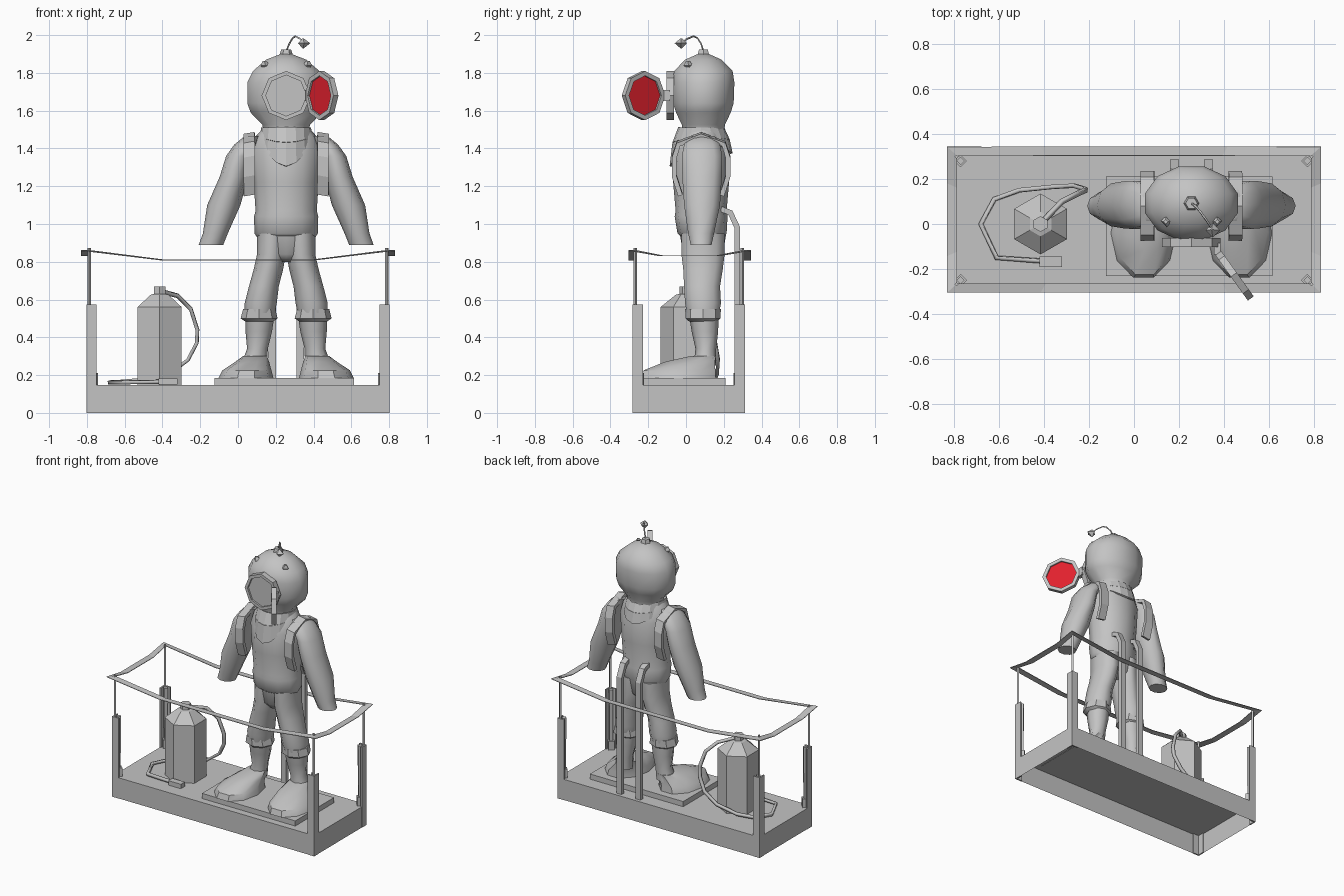
import bpy, bmesh, math
from mathutils import Matrix, Vector

if "Cube" in bpy.data.objects:
    bpy.data.objects.remove(bpy.data.objects["Cube"])

def material(name, rgb):
    m = bpy.data.materials.new(name)
    m.diffuse_color = (*rgb, 1)
    m.use_nodes = True
    m.node_tree.nodes["Principled BSDF"].inputs["Base Color"].default_value = m.diffuse_color
    return m

GREY = material("plain_grey", (0.55, 0.55, 0.55))
RED = material("red_glass", (0.75, 0.015, 0.027))
CX, CY = 0.255, 0.085            # diver axis

def finish(name, bm, mat=GREY, smooth=None, thick=0):
    bmesh.ops.recalc_face_normals(bm, faces=bm.faces)
    me = bpy.data.meshes.new(name)
    bm.to_mesh(me)
    bm.free()
    me.materials.append(mat)
    if smooth:
        me.shade_smooth()
        me.set_sharp_from_angle(angle=math.radians(smooth))
    ob = bpy.data.objects.new(name, me)
    bpy.context.collection.objects.link(ob)
    if thick:
        s = ob.modifiers.new("thickness", 'SOLIDIFY')
        s.thickness, s.offset = thick, 0
    return ob

def box(name, x0, x1, y0, y1, z0, z1, open_bottom=False):
    bm = bmesh.new()
    bmesh.ops.create_cube(bm, size=1)
    for v in bm.verts:
        v.co = ((x0 + x1) / 2 + v.co.x * (x1 - x0), (y0 + y1) / 2 + v.co.y * (y1 - y0),
                (z0 + z1) / 2 + v.co.z * (z1 - z0))
    bm.normal_update()
    if open_bottom:
        bmesh.ops.delete(bm, geom=[f for f in bm.faces if f.normal.z < -0.5], context='FACES')
    return finish(name, bm)

def loft(name, rings, n=10, smooth=50, turn=0.0):
    """Stack of horizontal ellipses: (z, cx, cy, rx, ry)."""
    bm = bmesh.new()
    rows = []
    for z, cx, cy, rx, ry in rings:
        rows.append([bm.verts.new((cx + rx * math.cos(turn + math.tau * i / n),
                                   cy + ry * math.sin(turn + math.tau * i / n), z)) for i in range(n)])
    for a, b in zip(rows, rows[1:]):
        for i in range(n):
            bm.faces.new((a[i], a[(i + 1) % n], b[(i + 1) % n], b[i]))
    bm.faces.new(rows[0])
    bm.faces.new(rows[-1])
    return finish(name, bm, smooth=smooth)

def strip(name, left, right, thick, closed=False):
    """Flat band between two rows of points, thickened."""
    bm = bmesh.new()
    a = [bm.verts.new(p) for p in left]
    b = [bm.verts.new(p) for p in right]
    for i in range(len(a) if closed else len(a) - 1):
        j = (i + 1) % len(a)
        bm.faces.new((a[i], a[j], b[j], b[i]))
    return finish(name, bm, thick=thick)

def tube(name, pts, r):
    cu = bpy.data.curves.new(name, 'CURVE')
    cu.dimensions, cu.bevel_depth, cu.bevel_resolution = '3D', r, 0
    cu.use_fill_caps = True
    sp = cu.splines.new('POLY')
    sp.points.add(len(pts) - 1)
    for p, co in zip(sp.points, pts):
        p.co = (*co, 1)
    cu.materials.append(GREY)
    ob = bpy.data.objects.new(name, cu)
    bpy.context.collection.objects.link(ob)

def octagon_frame(name, mtx, ro, ri, depth):
    bm = bmesh.new()
    prof = [(ri, -depth / 2), (ro, -depth / 2), (ro, depth / 2), (ri, depth / 2)]
    rows = [[bm.verts.new((r * math.cos(k * math.pi / 4), r * math.sin(k * math.pi / 4), h))
             for r, h in prof] for k in range(8)]
    for k in range(8):
        a, b = rows[k], rows[(k + 1) % 8]
        for i in range(4):
            bm.faces.new((a[i], a[(i + 1) % 4], b[(i + 1) % 4], b[i]))
    bm.transform(mtx)
    finish(name, bm)

def disc(name, mtx, r, depth, mat):
    bm = bmesh.new()
    bmesh.ops.create_cone(bm, cap_ends=True, segments=8, radius1=r, radius2=r, depth=depth)
    bm.transform(mtx)
    finish(name, bm, mat)

# --- Lift platform: open-bottomed tray, foot plate, corner angles and poles
box("platform", -0.8, 0.8, -0.28, 0.31, 0, 0.148, open_bottom=True)
box("foot_plate", -0.125, 0.615, -0.23, 0.21, 0.146, 0.185)
for sx in (-1, 1):
    for y, sy in ((-0.28, -1), (0.31, 1)):
        ex, ey = 0.802 * sx, y + 0.002 * sy
        box("corner_angle_side", *sorted((ex, ex - 0.01 * sx)), *sorted((ey, ey - 0.055 * sy)), 0, 0.575)
        box("corner_angle_end", *sorted((ex, ex - 0.052 * sx)), *sorted((ey, ey - 0.01 * sy)), 0, 0.575)
        px, py = 0.77 * sx, y - 0.03 * sy
        loft("pole_foot", [(0.148, px, py, .028, .028), (0.21, px, py, .028, .028)], 4)
        loft("pole_sleeve", [(0.2, px, py, .014, .014), (0.575, px, py, .018, .018)], 4)
        tx, ty = 0.788 * sx, y - 0.012 * sy
        loft("pole", [(0.5, tx, ty, .009, .009), (0.872, tx, ty, .009, .009)], 4)

# --- Sagging flat rope around the platform
def rope_loop(x, y0, y1):
    c = [(-x, y0), (x, y0), (x, y1), (-x, y1)]
    out = []
    for k in range(4):
        a, b = Vector(c[k]), Vector(c[(k + 1) % 4])
        low = 0.81 if k % 2 == 0 else 0.832
        for t, z in ((0, 0.86), (0.25, low), (0.75, low)):
            out.append((*a.lerp(b, t), z))
    return out
strip("rope", rope_loop(0.83, -0.305, 0.343), rope_loop(0.785, -0.265, 0.303), 0.004, closed=True)

# --- Back rails
for s in (-1, 1):
    path = [(0.272, 0.148), (0.272, 0.98), (0.235, 1.06), (0.17, 1.085)]
    x = CX + s * 0.075
    strip("back_rail", [(x - .02, y, z) for y, z in path], [(x + .02, y, z) for y, z in path], 0.03)

# --- Gas tank with hose
tank = [(0.148, .135), (0.56, .135), (0.625, .055), (0.63, .035), (0.668, .035)]
loft("gas_tank", [(z, -0.415, 0, r, r) for z, r in tank], 6, None, math.pi / 2)
tube("hose", [(-.415, 0, .645), (-.32, .1, .62), (-.25, .135, .55), (-.215, .15, .44), (-.218, .155, .37),
              (-.265, .17, .28), (-.36, .165, .21), (-.51, .15, .175), (-.62, .11, .165), (-.68, 0, .162),
              (-.61, -.15, .162), (-.40, -.165, .165)], 0.013)
box("hose_nozzle", -0.42, -0.32, -0.19, -0.145, 0.15, 0.182)

# --- Suit body
loft("torso", [(.93, CX, .09, .155, .115), (.95, CX, .085, .168, .13), (1.04, CX, .08, .17, .14),
               (1.07, CX, .08, .162, .135), (1.22, CX, .08, .172, .148), (1.38, CX, .08, .185, .145),
               (1.46, CX, .083, .165, .115), (1.51, CX, .085, .12, .105)], 12)
loft("hips", [(.80, CX, .09, .05, .07), (.84, CX, .09, .13, .105), (.96, CX, .09, .158, .125)], 12)

# breastplate collar, dipping at front and back
rows = []
for rx, ry, z, dip in ((.125, .115, 1.51, 0), (.13, .145, 1.46, .03), (.135, .16, 1.44, .135)):
    rows.append([(CX + rx * math.cos(a), .08 + ry * math.sin(a),
                  z - dip * math.sin(a) ** 2 * (1 if math.sin(a) < 0 else .5))
                 for a in (math.tau * i / 16 for i in range(16))])
for a, b in zip(rows, rows[1:]):
    strip("collar_plate", a, b, 0.014, closed=True)

for s in (-1, 1):
    def X(d):
        return CX + s * d
    # shoulder strap
    path = [(-.03, 1.16), (-.062, 1.26), (-.062, 1.36), (-.04, 1.43), (.08, 1.475),
            (.2, 1.43), (.222, 1.36), (.222, 1.26), (.19, 1.16)]
    strip("shoulder_strap", [(X(.165), y, z) for y, z in path],
          [(X(.225), y, z - .01) for y, z in path], 0.025)
    # sleeve
    loft("sleeve", [(z, X(d), cy, rx, ry) for z, d, cy, rx, ry in (
        (.89, .398, .08, .065, .058), (.95, .375, .08, .066, .072), (1.1, .33, .085, .088, .1),
        (1.25, .277, .085, .075, .11), (1.36, .25, .085, .068, .112), (1.42, .215, .085, .06, .1),
        (1.465, .18, .085, .04, .07))], 10)
    # trouser leg, knee cuff and calf
    loft("trouser_leg", [(z, X(d), cy, rx, ry) for z, d, cy, rx, ry in (
        (.53, .14, .09, .08, .09), (.58, .135, .09, .085, .1), (.67, .118, .085, .079, .1),
        (.76, .094, .09, .078, .11), (.84, .078, .09, .076, .12), (.95, .075, .09, .08, .12))], 10)
    loft("knee_cuff", [(z, X(.143), .09, rx, ry) for z, rx, ry in (
        (.485, .075, .075), (.5, .098, .092), (.55, .085, .095))], 8, 30)
    loft("calf", [(z, X(d), cy, rx, ry) for z, d, cy, rx, ry in (
        (.25, .17, .1, .07, .06), (.34, .152, .105, .055, .055), (.43, .145, .1, .07, .07),
        (.51, .14, .095, .077, .078))], 8)
    # boot
    loft("boot", [(z, X(d), cy, rx, ry) for z, d, cy, rx, ry in (
        (.185, .213, -.04, .145, .208), (.225, .208, -.035, .13, .2), (.27, .18, .02, .09, .14),
        (.3, .165, .09, .064, .072))], 10, 40)

# --- Helmet
HX, HY = CX, 0.092
loft("helmet", [(z, HX, HY, rx, ry) for z, rx, ry in (
    (1.49, .125, .115), (1.525, .13, .118), (1.59, .195, .15), (1.64, .213, .166), (1.75, .213, .17),
    (1.81, .182, .16), (1.87, .11, .1), (1.9, .03, .03))], 12, 60, math.pi / 12)
loft("helmet_knob", [(1.885, HX, HY, .036, .036), (1.9, HX, HY, .034, .034), (1.925, HX, HY, .026, .026)], 6)
for s in (-1, 1):
    loft("helmet_bolt", [(1.81, HX + s * .1, .025, .012, .012), (1.84, HX + s * .11, .013, .026, .026),
                         (1.862, HX + s * .115, .01, .01, .01)], 4, None)

# antenna with a lure on its end
tube("antenna", [(HX, HY, 1.915), (.272, .08, 1.955), (.29, .06, 1.985), (.305, .04, 1.994),
                 (.33, .005, 1.98), (.345, -.02, 1.96)], 0.005)
loft("antenna_lure", [(1.93, .345, -.025, .004, .004), (1.957, .35, -.028, .032, .032),
                      (1.982, .345, -.025, .004, .004)], 4, None)

# face window and its open hinged cover
face = Matrix.Rotation(math.pi / 2, 4, 'X')
window = Matrix.Translation((CX, -0.083, 1.68)) @ face
octagon_frame("window_frame", window, 0.13, 0.108, 0.04)
disc("window_glass", window, 0.11, 0.014, GREY)
cover = Matrix.Translation((0.443, -0.225, 1.68)) @ Matrix.Rotation(math.radians(-54.4), 4, 'Z') @ face
octagon_frame("cover_frame", cover, 0.13, 0.105, 0.032)
disc("cover_glass", cover, 0.107, 0.009, RED)
box("cover_hinge", 0.355, 0.385, -0.135, -0.085, 1.65, 1.71)
